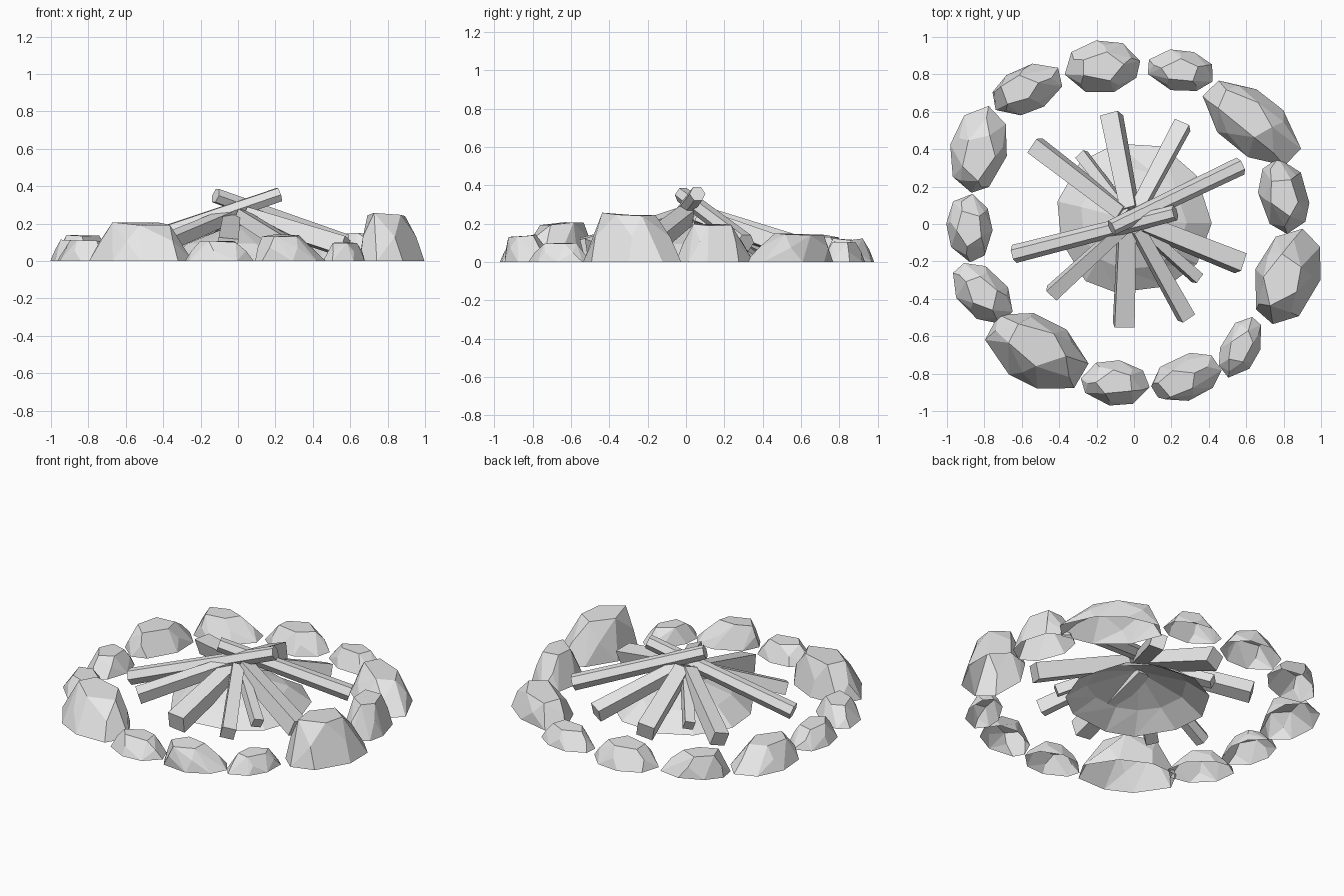
import bpy
import bmesh
import math
import random
from mathutils import Vector, Matrix

if "Cube" in bpy.data.objects:
    bpy.data.objects.remove(bpy.data.objects["Cube"])

random.seed(4)

# Single pale grey material
grey = bpy.data.materials.new("pale_grey")
grey.use_nodes = True
grey.diffuse_color = (0.8, 0.8, 0.8, 1)
grey.node_tree.nodes["Principled BSDF"].inputs["Base Color"].default_value = grey.diffuse_color


def finish(bm, name):
    """Turn a bmesh into a flat shaded object."""
    bmesh.ops.recalc_face_normals(bm, faces=bm.faces)
    mesh = bpy.data.meshes.new(name)
    bm.to_mesh(mesh)
    bm.free()
    mesh.materials.append(grey)
    obj = bpy.data.objects.new(name, mesh)
    bpy.context.collection.objects.link(obj)


def stone(x, y, length, width, degrees, height, lean_x=0, lean_y=0):
    """Chipped stone with an open underside: hull of a base, a shoulder and a leaning top."""
    bm = bmesh.new()
    turn = Matrix.Rotation(math.radians(degrees), 3, 'Z')
    for sides, scale, level in ((8, 1.03, 0), (5, 0.83, 0.5), (5, 0.58, 1)):
        start = random.random()
        for i in range(sides):
            a = math.tau * (i + start + random.uniform(-0.15, 0.15)) / sides
            p = Vector((math.cos(a) * length, math.sin(a) * width, 0)) * scale
            p.z = height * level * (1 if level < 1 else random.uniform(0.9, 1))
            bm.verts.new(turn @ p + Vector((x + lean_x * level, y + lean_y * level, 0)))
    bmesh.ops.convex_hull(bm, input=bm.verts)
    loose = [v for v in bm.verts if not v.link_faces]
    bmesh.ops.delete(bm, geom=loose, context='VERTS')
    bmesh.ops.dissolve_limit(bm, angle_limit=math.radians(9),
                             verts=bm.verts, edges=bm.edges)
    under = [f for f in bm.faces if all(v.co.z < 0.001 for v in f.verts)]
    bmesh.ops.delete(bm, geom=under, context='FACES')
    finish(bm, "ring_stone")


def log(outer, inner, radius, sides, roll=0):
    """Straight stick, rolled about its axis and slightly thicker at its outer end."""
    outer, inner = Vector(outer), Vector(inner)
    axis = inner - outer
    bm = bmesh.new()
    bmesh.ops.create_cone(bm, cap_ends=True, segments=sides, radius1=radius * 1.08,
                          radius2=radius * 0.92, depth=axis.length)
    bm.transform(Matrix.Translation((outer + inner) / 2)
                 @ axis.to_track_quat('Z', 'Y').to_matrix().to_4x4()
                 @ Matrix.Rotation(math.pi / sides + roll, 4, 'Z'))
    finish(bm, "log")


# Ring of stones: x, y, half length, half width, turn, height, lean of the top
for spec in (
    (-.17, .84, .20, .14, 5, .125),
    (.25, .82, .18, .11, -8, .11),
    (.63, .54, .30, .16, -38, .15, -.04, .05),
    (.80, .15, .20, .13, -78, .21),
    (.82, -.28, .26, .17, 70, .26, -.03, -.02),
    (.57, -.66, .17, .10, 65, .10),
    (.28, -.82, .19, .12, 20, .145, -.05, -.03),
    (-.10, -.85, .18, .12, -5, .11),
    (-.52, -.68, .29, .18, -28, .21, 0, .03),
    (-.81, -.37, .19, .125, -45, .11),
    (-.88, -.02, .18, .12, 95, .115),
    (-.83, .40, .23, .15, 78, .14, 0, -.04),
    (-.57, .72, .20, .12, 25, .14, -.05, 0),
):
    stone(*spec)

# Two long crossing logs
log((-.64, -.16, .06), (.22, .06, .355), .046, 6)
log((.57, .31, .10), (-.12, -.02, .35), .046, 6)

# Logs leaning in to the middle
for x, y, width in ((-.12, .58, .10), (.26, .53, .085), (-.53, .42, .09),
                    (-.28, .37, .06), (-.44, -.37, .075), (.28, -.5, .08),
                    (.34, -.29, .06), (.57, -.21, .10)):
    log((x, y, .075), (x * 0.1 - 0.01, y * 0.1 + 0.02, .24), width * 0.66, 4, 0.25)

# Low log sunk into the mound at the front
log((-.055, -.54, .07), (-.035, .04, .22), .07, 4, 0.1)

# Ash mound: faceted dome with an open underside
bm = bmesh.new()
apex = bm.verts.new((-.01, .02, .2))
rings = []
for radius, z in ((0.28, 0.095), (0.41, 0)):
    ring = []
    for i in range(11):
        a = math.tau * (i + random.uniform(-0.15, 0.15)) / 11
        r = radius * random.uniform(0.95, 1.05)
        ring.append(bm.verts.new((math.cos(a) * r - .01, math.sin(a) * r + .02, z)))
    rings.append(ring)
for i in range(11):
    j = (i + 1) % 11
    bm.faces.new((apex, rings[0][i], rings[0][j]))
    bm.faces.new((rings[0][i], rings[1][i], rings[1][j]))
    bm.faces.new((rings[0][i], rings[1][j], rings[0][j]))
finish(bm, "ash_mound")
